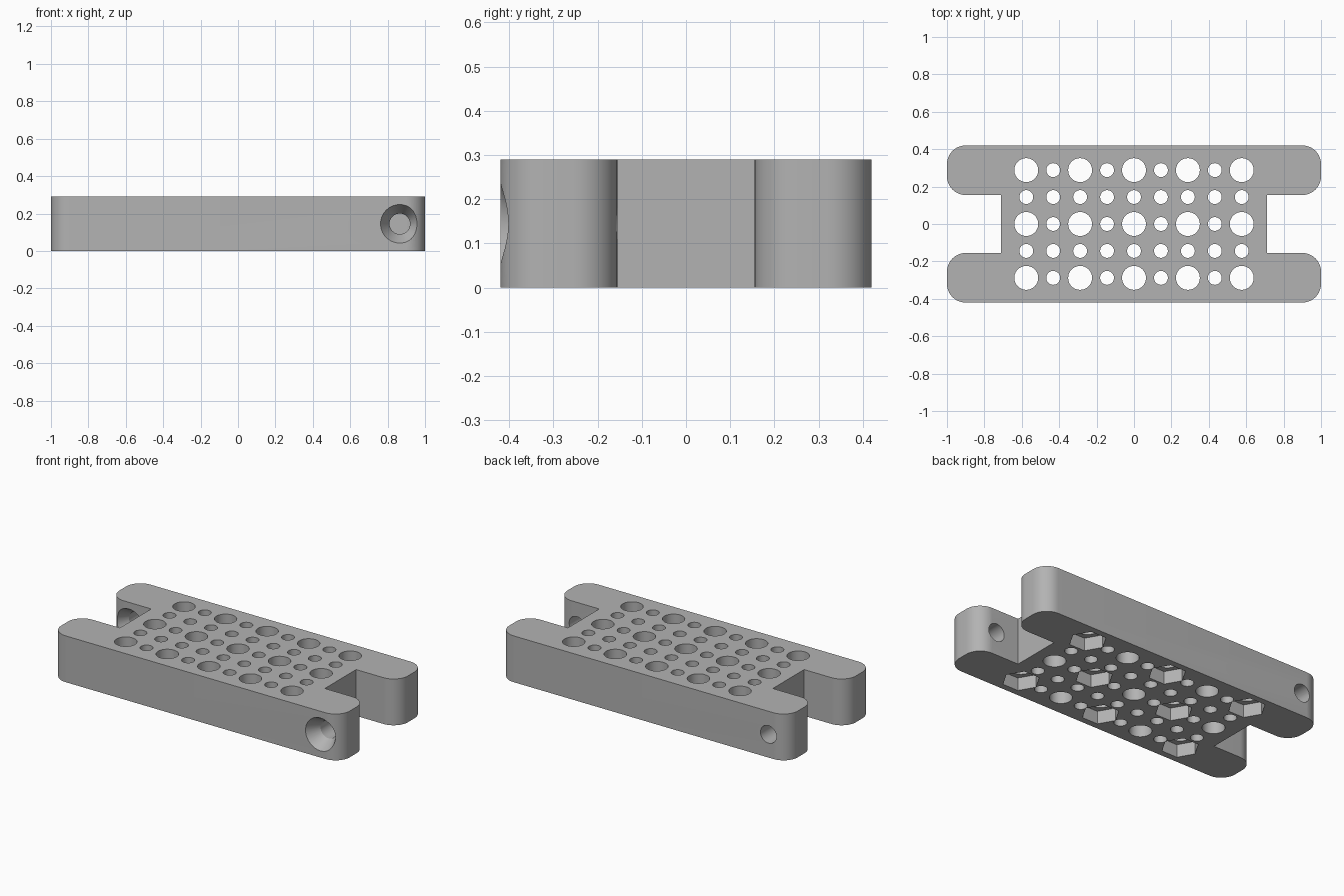
import bpy, bmesh, math
from mathutils import Matrix, Vector

cube = bpy.data.objects.get("Cube")
if cube:
    bpy.data.objects.remove(cube, do_unlink=True)

HEIGHT = 0.29
PITCH = 0.144
HALF_Y, NOTCH_X, NOTCH_Y = 0.42, 0.71, 0.155
CORNER = 0.1

grey = bpy.data.materials.new("grey plastic")
grey.use_nodes = True
colour = (0.45, 0.45, 0.45, 1)
grey.diffuse_color = colour
grey.node_tree.nodes["Principled BSDF"].inputs["Base Color"].default_value = colour


def finish(name, bm):
    bmesh.ops.recalc_face_normals(bm, faces=bm.faces)
    mesh = bpy.data.meshes.new(name)
    bm.to_mesh(mesh)
    bm.free()
    mesh.materials.append(grey)
    obj = bpy.data.objects.new(name, mesh)
    bpy.context.collection.objects.link(obj)
    return obj


def add_prism(bm, centre, r1, r2, depth, sides, along_y=False):
    """Cylinder, cone or prism; along_y puts the r1 end at the front."""
    turn = Matrix.Rotation(-math.pi / 2, 4, 'X') if along_y else Matrix()
    bmesh.ops.create_cone(bm, cap_ends=True, segments=sides, radius1=r1, radius2=r2,
                          depth=depth, matrix=Matrix.Translation(centre) @ turn)


def arc(cx, cy, start):
    return [(cx + CORNER * math.cos(start + i * math.pi / 24),
             cy + CORNER * math.sin(start + i * math.pi / 24)) for i in range(13)]


# H-shaped plate: one quadrant of the outline, turned and mirrored
quarter = [(NOTCH_X, NOTCH_Y)]
quarter += arc(1 - CORNER, NOTCH_Y + CORNER, -math.pi / 2)
quarter += arc(1 - CORNER, HALF_Y - CORNER, 0)
upper = quarter + [(-x, y) for x, y in reversed(quarter)]
outline = upper + [(-x, -y) for x, y in upper]
bm = bmesh.new()
base = bm.faces.new([bm.verts.new((x, y, 0)) for x, y in outline])
top = bmesh.ops.extrude_face_region(bm, geom=[base])
bmesh.ops.translate(bm, vec=Vector((0, 0, HEIGHT)),
                    verts=[v for v in top["geom"] if isinstance(v, bmesh.types.BMVert)])
plate = finish("mounting_plate", bm)

# Through holes in a grid, with a screw bore across each arm
bm = bmesh.new()
for i in range(-4, 5):
    for j in range(-2, 3):
        r = 0.064 if i % 2 == 0 and j % 2 == 0 else 0.037
        add_prism(bm, (i * PITCH, j * PITCH, HEIGHT / 2), r, r, HEIGHT + 0.1, 40)
arm_mid = (HALF_Y + NOTCH_Y) / 2
for s in (1, -1):
    add_prism(bm, (s * 0.865, -s * arm_mid, HEIGHT / 2), 0.055, 0.055, 0.36, 40, True)
holes = finish("hole_cutter", bm)

# Hexagonal nut pockets underneath, and countersinks opening to the front
bm = bmesh.new()
for i in range(-2, 3):
    for j in range(-1, 2):
        if (i + j) % 2:
            add_prism(bm, (i * 2 * PITCH, j * 2 * PITCH, 0.015), 0.107, 0.107, 0.13, 6)
# create_cone starts its ring on the y axis, so turn each hexagon by 30 degrees
for v in bm.verts:
    c = Vector((round(v.co.x / PITCH / 2) * PITCH * 2, round(v.co.y / PITCH / 2) * PITCH * 2, 0))
    v.co = c + Matrix.Rotation(math.pi / 6, 3, 'Z') @ (v.co - c)
slope = (0.103 - 0.055) / 0.08
for face_y, x in ((-HALF_Y, 0.865), (NOTCH_Y, -0.865)):
    add_prism(bm, (x, face_y + 0.03, HEIGHT / 2), 0.103 + 0.02 * slope, 0.055, 0.1, 40, True)
pockets = finish("pocket_cutter", bm)

# Cut the plate
for cutter in (holes, pockets):
    cutter.hide_render = True
    cutter.hide_set(True)
    cut = plate.modifiers.new(cutter.name, 'BOOLEAN')
    cut.operation = 'DIFFERENCE'
    cut.solver = 'EXACT'
    cut.object = cutter
bpy.context.view_layer.objects.active = plate
plate.select_set(True)
for cut in list(plate.modifiers):
    bpy.ops.object.modifier_apply(modifier=cut.name)
for cutter in (holes, pockets):
    bpy.data.objects.remove(cutter, do_unlink=True)
bpy.ops.object.shade_smooth_by_angle(angle=math.radians(30))
